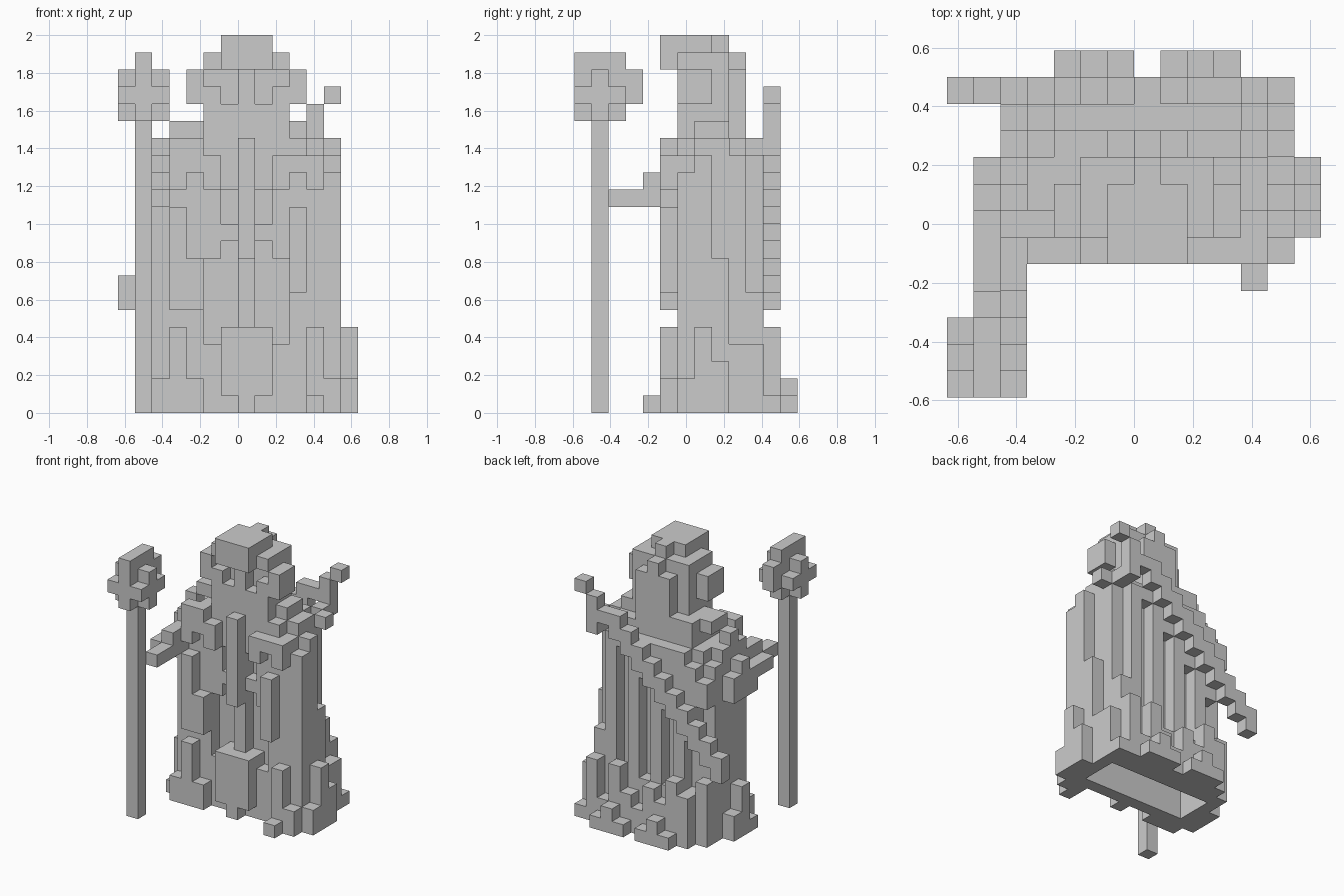
import bpy
import bmesh
from mathutils import Vector

default = bpy.data.objects.get("Cube")
if default:
    bpy.data.objects.remove(default, do_unlink=True)

UNIT = 1 / 11
ORIGIN = Vector((0, -6.5, 0))
parts, taken = {}, set()

stone = bpy.data.materials.new("plain_grey")
stone.use_nodes = True
colour = (0.6, 0.6, 0.6, 1)
stone.diffuse_color = colour
stone.node_tree.nodes["Principled BSDF"].inputs["Base Color"].default_value = colour


def span(value):
    """A single cell index, or a (start, end) pair with the end left out."""
    return range(*value) if isinstance(value, tuple) else (value,)


def block(part, x, y, z):
    """Fill a box of unit cells and give the free ones to a part."""
    for cell in ((i, j, k) for i in span(x) for j in span(y) for k in span(z)):
        if cell not in taken:
            taken.add(cell)
            parts.setdefault(part, []).append(cell)


def carve(x, y, z):
    """Take a box of cells out of every part."""
    gone = {(i, j, k) for i in span(x) for j in span(y) for k in span(z)}
    taken.difference_update(gone)
    for part in parts:
        parts[part] = [c for c in parts[part] if c not in gone]


def build(part, cells):
    """Make a mesh of the exposed cell faces and merge the flat ones."""
    bm = bmesh.new()
    verts = {}

    def corner(p):
        key = tuple(round(v * 2) for v in p)
        if key not in verts:
            verts[key] = bm.verts.new((p + ORIGIN) * UNIT)
        return verts[key]

    half = Vector((0.5, 0.5, 0.5))
    for cell in cells:
        centre = Vector(cell) + half
        for axis in range(3):
            for sign in (-1, 1):
                normal = Vector((0, 0, 0))
                normal[axis] = sign
                if tuple(round(a + b) for a, b in zip(cell, normal)) in taken:
                    continue
                u = Vector((0, 0, 0))
                u[(axis + 1) % 3] = 0.5
                v = normal.cross(u)
                mid = centre + normal / 2
                bm.faces.new([corner(mid + a * u + b * v)
                              for a, b in ((-1, -1), (1, -1), (1, 1), (-1, 1))])
    bmesh.ops.dissolve_limit(bm, angle_limit=0.01, verts=bm.verts, edges=bm.edges)
    mesh = bpy.data.meshes.new(part)
    bm.to_mesh(mesh)
    bm.free()
    mesh.materials.append(stone)
    bpy.context.collection.objects.link(bpy.data.objects.new(part, mesh))


# Staff with a knobbly head
block("staff", x=-6, y=1, z=(0, 17))
block("staff_head", x=-6, y=(0, 3), z=(17, 21))
block("staff_head", x=-6, y=3, z=(18, 20))
for side in (-7, -5):
    block("staff_head", x=side, y=1, z=(17, 20))
    block("staff_head", x=side, y=(0, 3), z=18)

# Head, face and hair
block("head", x=(-1, 2), y=(7, 10), z=(16, 20))
block("head", x=0, y=6, z=(18, 20))
block("hair", x=(-2, 3), y=(7, 9), z=(16, 20))
for side, ear in ((-2, -3), (2, 3)):
    block("hair", x=side, y=6, z=(16, 19))
    block("hair", x=ear, y=(6, 8), z=(18, 20))

# Cap with a front brim
block("cap", x=(-1, 2), y=(5, 8), z=(20, 22))
block("cap", x=(-2, 3), y=(6, 9), z=20)
block("cap", x=0, y=9, z=20)
block("cap", x=0, y=8, z=21)

# Beard hanging down the chest
block("beard", x=(-1, 2), y=6, z=(13, 18))
block("beard", x=0, y=5, z=(9, 16))
block("beard", x=0, y=6, z=(7, 16))

# Robe body, shoulders and left arm
block("robe", x=(-4, 5), y=(6, 10), z=(0, 15))
block("robe", x=(-3, 4), y=(6, 10), z=15)
block("robe", x=-5, y=(6, 10), z=(0, 11))
block("shoulders", x=(-4, 4), y=(7, 9), z=16)
block("shoulders", x=(-3, -1), y=9, z=16)
block("left_arm", x=5, y=(6, 8), z=(0, 14))
block("left_arm", x=5, y=7, z=14)
block("left_arm", x=5, y=8, z=(0, 9))
block("left_arm", x=5, y=(9, 11), z=(0, 4))
block("left_arm", x=4, y=(7, 9), z=15)

# Grooves beside the beard and the apron
for side in (-1, 1):
    carve(x=side, y=6, z=(5, 13))
    carve(x=side * 2, y=6, z=(4, 9))
block("belt_buckle", x=(-1, 2), y=6, z=10)

# Front folds, as (column, bottom, top)
for column, low, high in ((-4, 0, 5), (-4, 6, 12), (-3, 0, 2), (-3, 6, 9),
                          (3, 7, 12), (4, 0, 5), (5, 0, 2)):
    block("front_folds", x=column, y=5, z=(low, high))
block("apron", x=(-1, 2), y=5, z=(1, 5))
block("apron", x=0, y=5, z=0)
block("foot", x=4, y=4, z=0)

# Collar curls on the chest
for left, right in ((-4, -1), (2, 5)):
    block("collar", x=(left, right), y=5, z=14)
    block("collar", x=left, y=5, z=13)
    block("collar", x=right - 1, y=5, z=13)
block("collar", x=(-4, -2), y=5, z=15)

# Right sleeve rising in steps to the shoulder, then down the back
for row in range(4, 11):
    top = max(14, 16 - abs(row - 7)) - row // 10
    low = 12 - row // 6
    block("right_sleeve", x=-5, y=row, z=(low, top))
    if row < 9:
        block("right_sleeve", x=-6, y=row, z=(low, max(top - 2, 13)))
block("right_hand", x=-5, y=(2, 5), z=12)

# Cape folds down the back, open in between below the blade
for column in range(-4, 4):
    block("cape", x=column, y=10, z=(0, min(15, 18 + column)))
    if column % 2 == 0:
        carve(x=column, y=10, z=(4, column + 12))
block("cape", x=4, y=10, z=(0, 7))
block("cape", x=-5, y=10, z=(0, 5))

# Jagged hem around the sides and back
for column in range(-4, 6):
    block("hem", x=column, y=11, z=(0, min(5, 2 + column * 2 % 5 - column % 2)))
for start in (-3, 1):
    block("hem", x=(start, start + 3), y=12, z=0)
    block("hem", x=start + 1, y=12, z=1)
for row, height in ((6, 2), (7, 5), (8, 3)):
    block("hem", x=6, y=row, z=(0, height))
    block("hem", x=-6, y=row, z=(0, height - 1))
block("hem", x=-5, y=5, z=(0, 2))

# Hollow underside
carve(x=(-4, 5), y=(7, 10), z=(0, 3))

# Sword slung diagonally across the back
for step in range(-7, 6):
    block("sword_blade", x=step, y=11, z=step + 13)
    if step < 3:
        block("sword_blade", x=step, y=11, z=step + 14)
block("sword_guard", x=5, y=9, z=15)
block("sword_guard", x=4, y=(10, 12), z=15)
block("sword_guard", x=4, y=11, z=16)

for part, cells in parts.items():
    build(part, cells)
